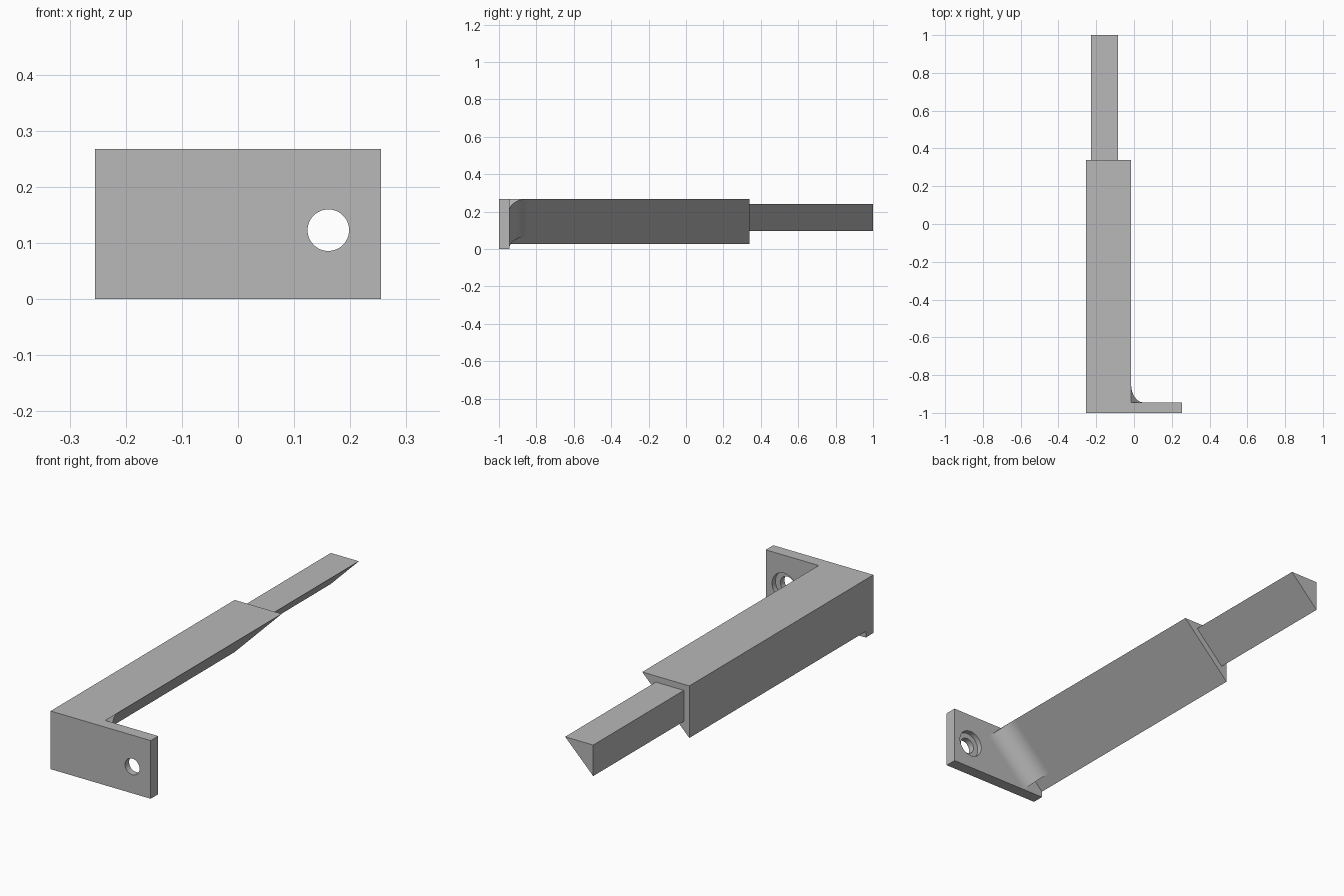
import bpy, bmesh
from math import sin, cos, pi
from mathutils import Vector

old = bpy.data.objects.get("Cube")
if old:
    bpy.data.objects.remove(old, do_unlink=True)

grey = bpy.data.materials.new("plain_grey")
grey.use_nodes = True
colour = (0.48, 0.48, 0.48, 1)
grey.diffuse_color = colour
grey.node_tree.nodes["Principled BSDF"].inputs["Base Color"].default_value = colour

LEFT, TOP = -0.255, 0.268
FRONT, PLATE_BACK, STEP, END = -1.0, -0.945, 0.34, 1.0


def prism(name, points, sweep):
    """Extrude a flat outline along a vector into a closed solid."""
    bm = bmesh.new()
    base = bm.faces.new([bm.verts.new(p) for p in points])
    new = bmesh.ops.extrude_face_region(bm, geom=[base], use_keep_orig=True)["geom"]
    bmesh.ops.translate(bm, vec=sweep, verts=[v for v in new if isinstance(v, bmesh.types.BMVert)])
    bmesh.ops.recalc_face_normals(bm, faces=bm.faces)
    mesh = bpy.data.meshes.new(name)
    bm.to_mesh(mesh)
    bm.free()
    mesh.materials.append(grey)
    obj = bpy.data.objects.new(name, mesh)
    bpy.context.collection.objects.link(obj)
    return obj


def activate(obj):
    bpy.ops.object.select_all(action='DESELECT')
    obj.select_set(True)
    bpy.context.view_layer.objects.active = obj


def triangle_bar(name, inset, leg, y0, y1):
    """Right-angled triangular bar with its square corner at the top left."""
    x, z = LEFT + inset, TOP - inset
    return prism(name, [(x, y0, z), (x + leg, y0, z), (x, y0, z - leg)], Vector((0, y1 - y0, 0)))


def bore(plate, radius, y0, y1):
    """Cut a round hole through part of the plate."""
    ring = [(0.161 + radius * cos(2 * pi * i / 48), y0, 0.123 + radius * sin(2 * pi * i / 48))
            for i in range(48)]
    cutter = prism("hole_cutter", ring, Vector((0, y1 - y0, 0)))
    cutter.hide_render = True
    activate(plate)
    mod = plate.modifiers.new("hole", 'BOOLEAN')
    mod.operation, mod.solver, mod.object = 'DIFFERENCE', 'EXACT', cutter
    bpy.ops.object.modifier_apply(modifier=mod.name)
    bpy.data.objects.remove(cutter, do_unlink=True)


# Mounting plate with a screw hole, counterbored from behind
plate = prism("mounting_plate",
              [(LEFT, FRONT, 0), (-LEFT, FRONT, 0), (-LEFT, FRONT, TOP), (LEFT, FRONT, TOP)],
              Vector((0, PLATE_BACK - FRONT, 0)))
bore(plate, 0.037, FRONT - 0.1, PLATE_BACK + 0.1)
bore(plate, 0.062, PLATE_BACK - 0.025, PLATE_BACK + 0.1)

# Thick arm and thinner rod, both triangular in section
LEG = 0.24
triangle_bar("arm", 0, LEG, PLATE_BACK, STEP)
triangle_bar("rod", 0.028, 0.143, STEP, END)

# Concave fillet between the sloping underside of the arm and the plate
R = 0.095
start = Vector((LEFT + 0.039, PLATE_BACK, TOP - LEG + 0.039))
stop = Vector((LEFT + LEG, PLATE_BACK, TOP))
out, back = Vector((1, 0, -1)).normalized(), Vector((0, 1, 0))
arc = [start + out * R * (1 - cos(t)) + back * R * (1 - sin(t))
       for t in (pi / 2 * i / 16 for i in range(17))]
fillet = prism("fillet", [start] + arc, stop - start)

for part in (plate, fillet):
    activate(part)
    bpy.ops.object.shade_smooth_by_angle(angle=pi / 6)
